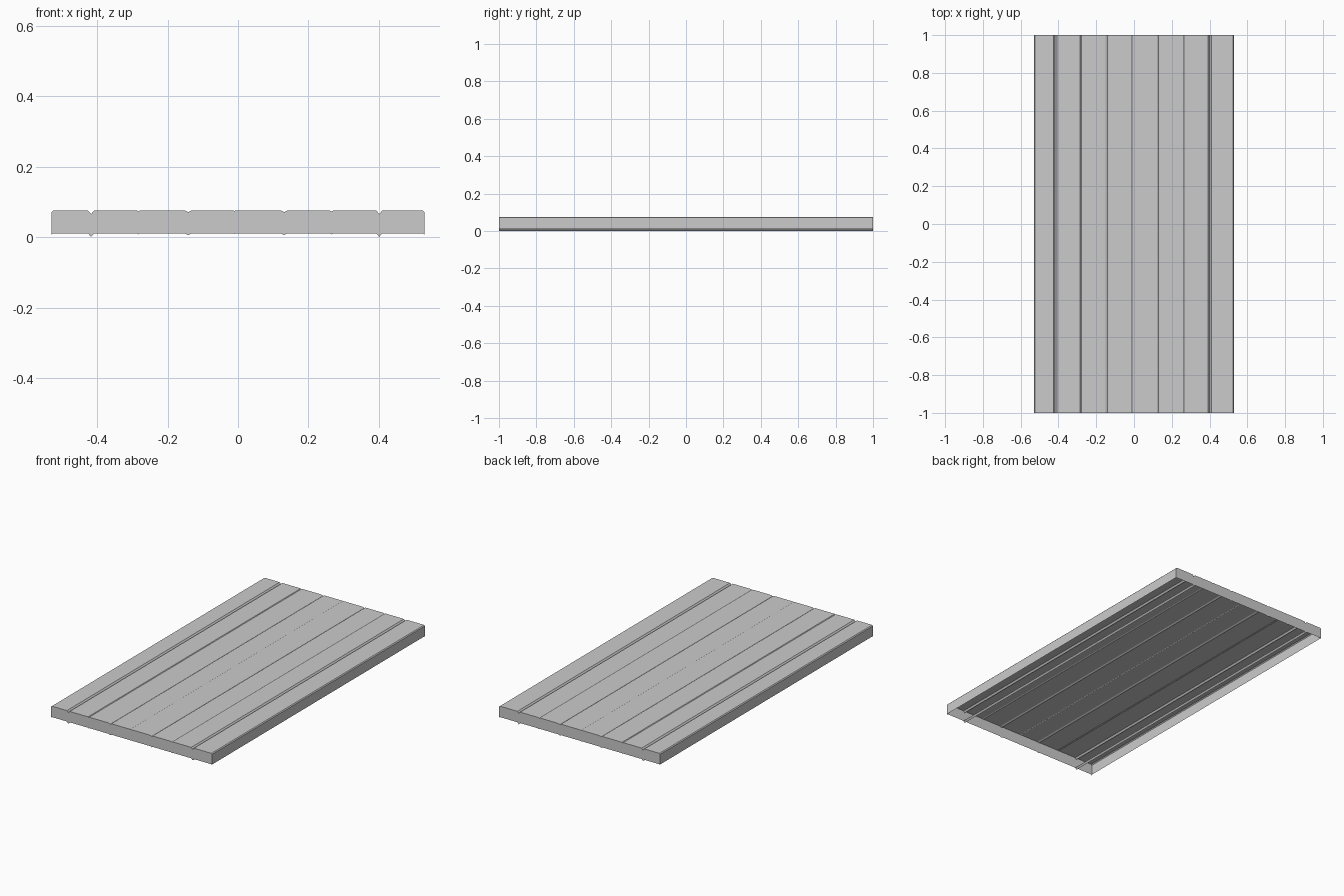
import bpy, bmesh

if "Cube" in bpy.data.objects:
    bpy.data.objects.remove(bpy.data.objects["Cube"])

HALF_X, HALF_Y = 0.53, 1.0
TOP, DROP = 0.076, 0.065

# grooves between planks: centre x, half width, depth
GROOVES = [(-0.417, 0.009, 0.010), (-0.283, 0.004, 0.003), (-0.141, 0.010, 0.005),
           (-0.010, 0.003, 0.002), (0.131, 0.009, 0.005), (0.266, 0.006, 0.003),
           (0.401, 0.009, 0.010)]


def groove_points(x, half, depth):
    return [(x - half, TOP), (x, TOP - depth), (x + half, TOP)]


def make_object(name, strips):
    # each strip is a pair of equally long point rows joined by quads
    bm = bmesh.new()
    for row_a, row_b in strips:
        a = [bm.verts.new(p) for p in row_a]
        b = [bm.verts.new(p) for p in row_b]
        for i in range(len(a) - 1):
            bm.faces.new((a[i], a[i + 1], b[i + 1], b[i]))
    bmesh.ops.remove_doubles(bm, verts=bm.verts, dist=1e-5)
    mesh = bpy.data.meshes.new(name)
    bm.to_mesh(mesh)
    bm.free()
    obj = bpy.data.objects.new(name, mesh)
    bpy.context.collection.objects.link(obj)
    return obj


def row(profile, y, dz=0.0):
    return [(x, y, z + dz) for x, z in profile]


# plank cross-section with small bevels on the outer edges
profile = [(-HALF_X, TOP - 0.005), (-HALF_X + 0.005, TOP)]
for g in GROOVES:
    profile += groove_points(*g)
profile += [(HALF_X - 0.005, TOP), (HALF_X, TOP - 0.005)]

# grooved top plus thin skirt walls, open underneath
sheet = (row(profile, -HALF_Y), row(profile, HALF_Y))
front = (row(profile, -HALF_Y, -DROP), row(profile, -HALF_Y))
back = (row(profile, HALF_Y), row(profile, HALF_Y, -DROP))
sides = []
for s in (-1, 1):
    x = s * HALF_X
    upper = [(x, -s * HALF_Y, TOP - 0.005), (x, s * HALF_Y, TOP - 0.005)]
    lower = [(x, -s * HALF_Y, TOP - DROP), (x, s * HALF_Y, TOP - DROP)]
    sides.append((lower, upper))
make_object("plank_panel", [sheet, front, back] + sides)

# narrow strips below the two deep grooves
for name, g in (("left_lower_strip", GROOVES[0]), ("right_lower_strip", GROOVES[-1])):
    pts = groove_points(*g)
    make_object(name, [(row(pts, -HALF_Y, -DROP), row(pts, HALF_Y, -DROP))])
